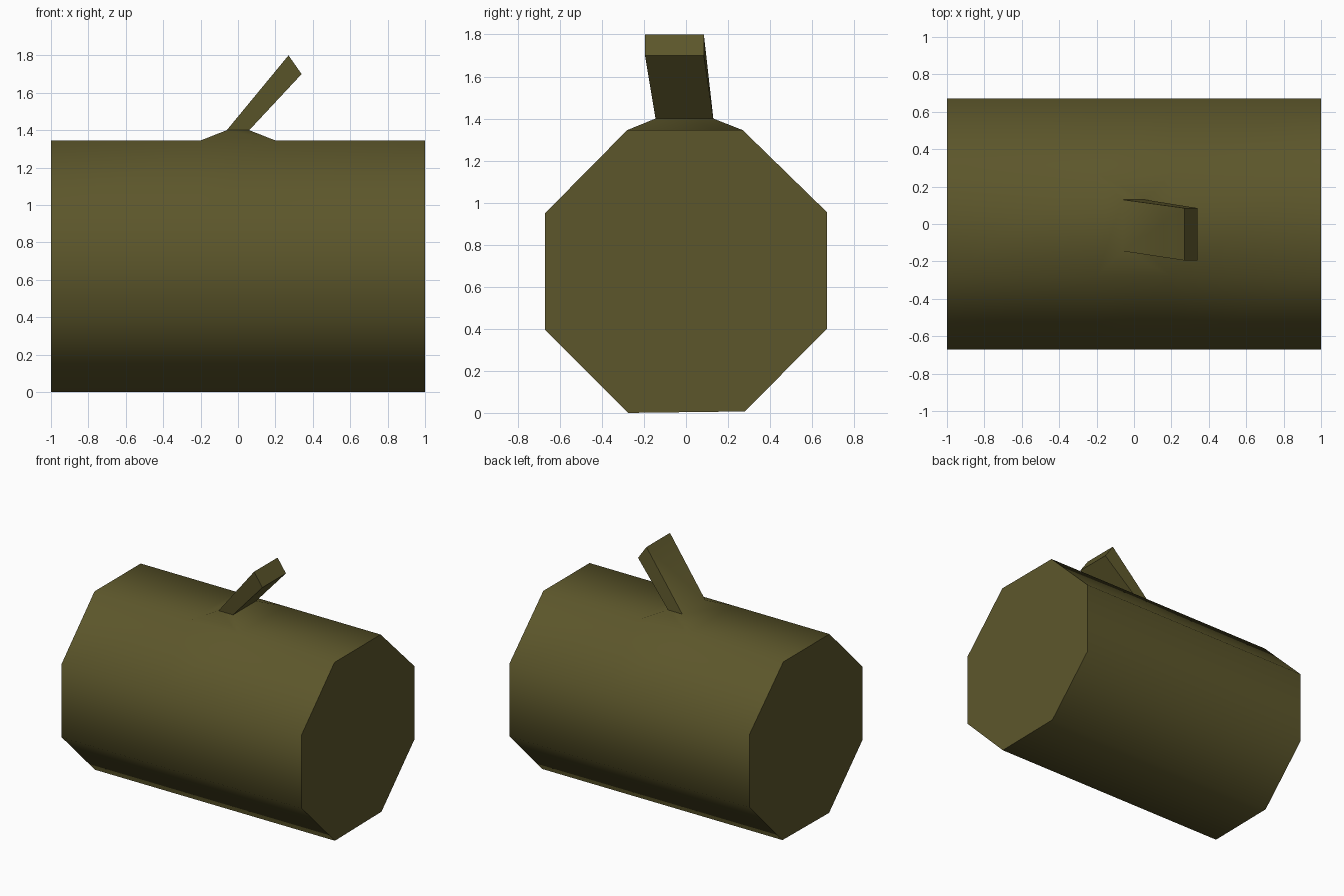
import bpy, bmesh

if "Cube" in bpy.data.objects:
    bpy.data.objects.remove(bpy.data.objects["Cube"])

# Single bark colour
bark = bpy.data.materials.new("olive_bark")
bark.diffuse_color = (0.108, 0.094, 0.024, 1)
bark.use_nodes = True
bark.node_tree.nodes["Principled BSDF"].inputs["Base Color"].default_value = bark.diffuse_color

# Slightly rotated octagon cross-section (y, z); first two points span the top face
profile = [(-0.28, 1.345), (0.27, 1.345), (0.67, 0.955), (0.67, 0.40),
           (0.28, 0.007), (-0.275, 0.0), (-0.67, 0.395), (-0.67, 0.95)]

# Log body: rings along x, with a short middle section where the branch grows
bm = bmesh.new()
rings = [[bm.verts.new((x, y, z)) for y, z in profile] for x in (-1, -0.2, 0.2, 1)]
knot = None
for k in range(3):
    a, b = rings[k], rings[k + 1]
    for i in range(8):
        j = (i + 1) % 8
        f = bm.faces.new((a[i], a[j], b[j], b[i]))
        if k == 1 and i == 0:
            knot = f
bm.faces.new(rings[0])
bm.faces.new(rings[-1])


def extrude(face, left, right, y0, y1):
    """Extrude a quad and place its left/right (x, z) and front/back y."""
    c = face.calc_center_median()
    new = bmesh.ops.extrude_face_region(bm, geom=[face])
    bmesh.ops.delete(bm, geom=[face], context='FACES_ONLY')
    top = next(g for g in new['geom'] if isinstance(g, bmesh.types.BMFace))
    for v in top.verts:
        x, z = left if v.co.x < c.x else right
        v.co = (x, y0 if v.co.y < c.y else y1, z)
    return top


# Raised knot, then the slanted branch stub
knot = extrude(knot, (-0.06, 1.40), (0.06, 1.40), -0.145, 0.13)
extrude(knot, (0.27, 1.80), (0.34, 1.70), -0.195, 0.085)

bmesh.ops.recalc_face_normals(bm, faces=bm.faces)
mesh = bpy.data.meshes.new("log")
bm.to_mesh(mesh)
bm.free()
mesh.materials.append(bark)
log = bpy.data.objects.new("log_with_branch", mesh)
bpy.context.collection.objects.link(log)

# Smooth bark, sharp sawn ends
bpy.context.view_layer.objects.active = log
log.select_set(True)
bpy.ops.object.shade_smooth_by_angle(angle=0.87)
